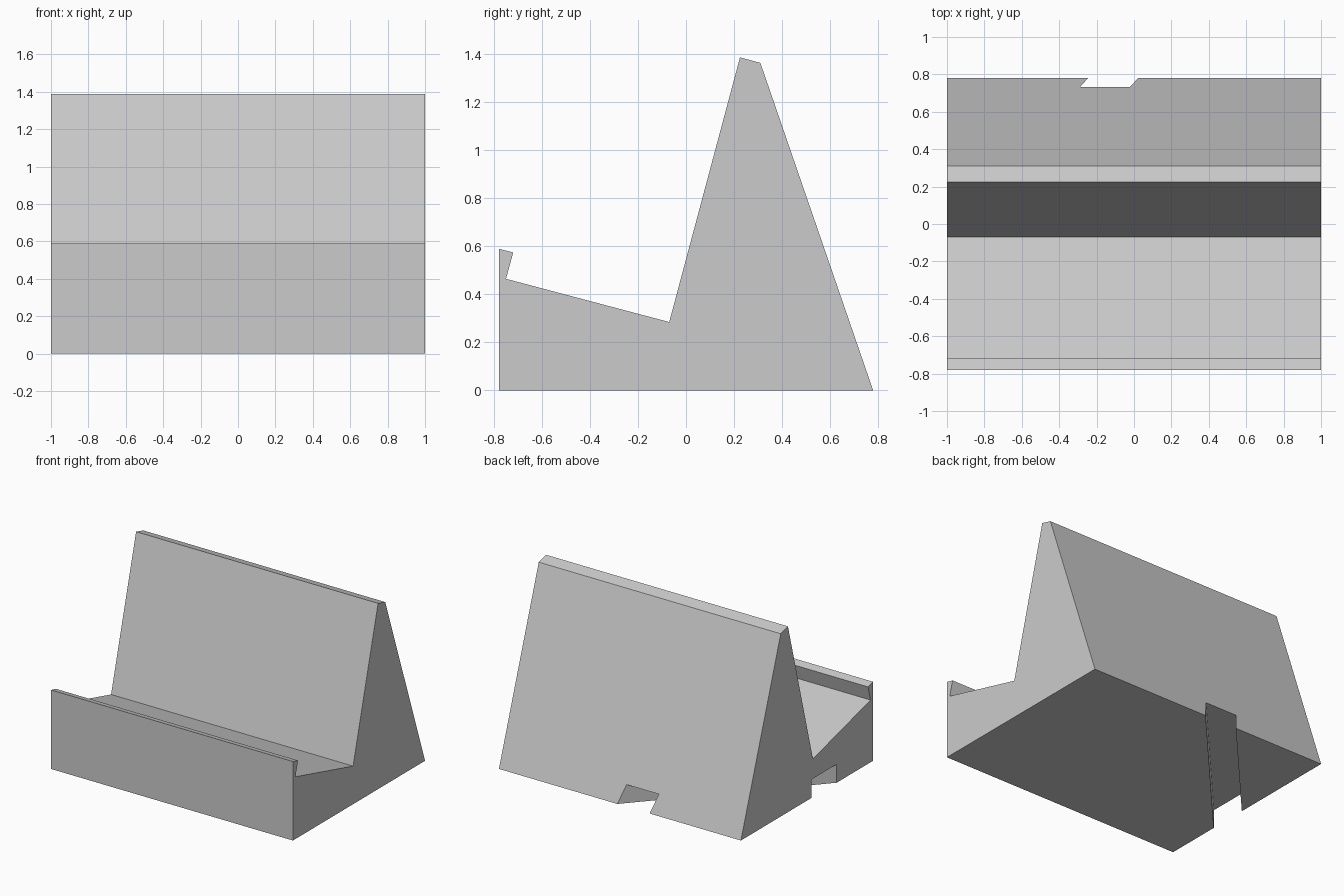
import bpy
import bmesh
from mathutils import Vector

cube = bpy.data.objects.get("Cube")
if cube:
    bpy.data.objects.remove(cube, do_unlink=True)

# Single plain colour
grey = bpy.data.materials.new("light_grey")
grey.use_nodes = True
colour = (0.6, 0.6, 0.6, 1)
grey.diffuse_color = colour
grey.node_tree.nodes["Principled BSDF"].inputs["Base Color"].default_value = colour


def prism(name, outline, depth):
    """Extrude a planar outline along the depth vector."""
    bm = bmesh.new()
    face = bm.faces.new([bm.verts.new(p) for p in outline])
    result = bmesh.ops.extrude_face_region(bm, geom=[face], use_keep_orig=True)
    moved = [v for v in result["geom"] if isinstance(v, bmesh.types.BMVert)]
    bmesh.ops.translate(bm, verts=moved, vec=Vector(depth))
    bmesh.ops.recalc_face_normals(bm, faces=bm.faces)
    mesh = bpy.data.meshes.new(name)
    bm.to_mesh(mesh)
    bm.free()
    mesh.materials.append(grey)
    obj = bpy.data.objects.new(name, mesh)
    bpy.context.collection.objects.link(obj)
    return obj


# Stand body: front lip, sloping tray, leaning backrest and sloped rear
profile = [(-0.78, 0), (-0.78, 0.59), (-0.72, 0.575), (-0.75, 0.465),
           (-0.07, 0.285), (0.225, 1.388), (0.31, 1.365), (0.78, 0)]
stand = prism("stand_body", [(-1, y, z) for y, z in profile], (2, 0, 0))

# Diagonal cable channel under the base, from the rear to the right side
footprint = [(0.202, 0.98), (-1.18, -0.55), (-1.18, -0.255), (-0.065, 0.98)]
cutter = prism("cable_channel_cutter", [(x, y, -0.1) for x, y in footprint], (0, 0, 0.238))
cutter.hide_render = True

channel = stand.modifiers.new("cable_channel", 'BOOLEAN')
channel.operation = 'DIFFERENCE'
channel.solver = 'EXACT'
channel.object = cutter
bpy.context.view_layer.objects.active = stand
bpy.ops.object.modifier_apply(modifier=channel.name)
bpy.data.objects.remove(cutter, do_unlink=True)
